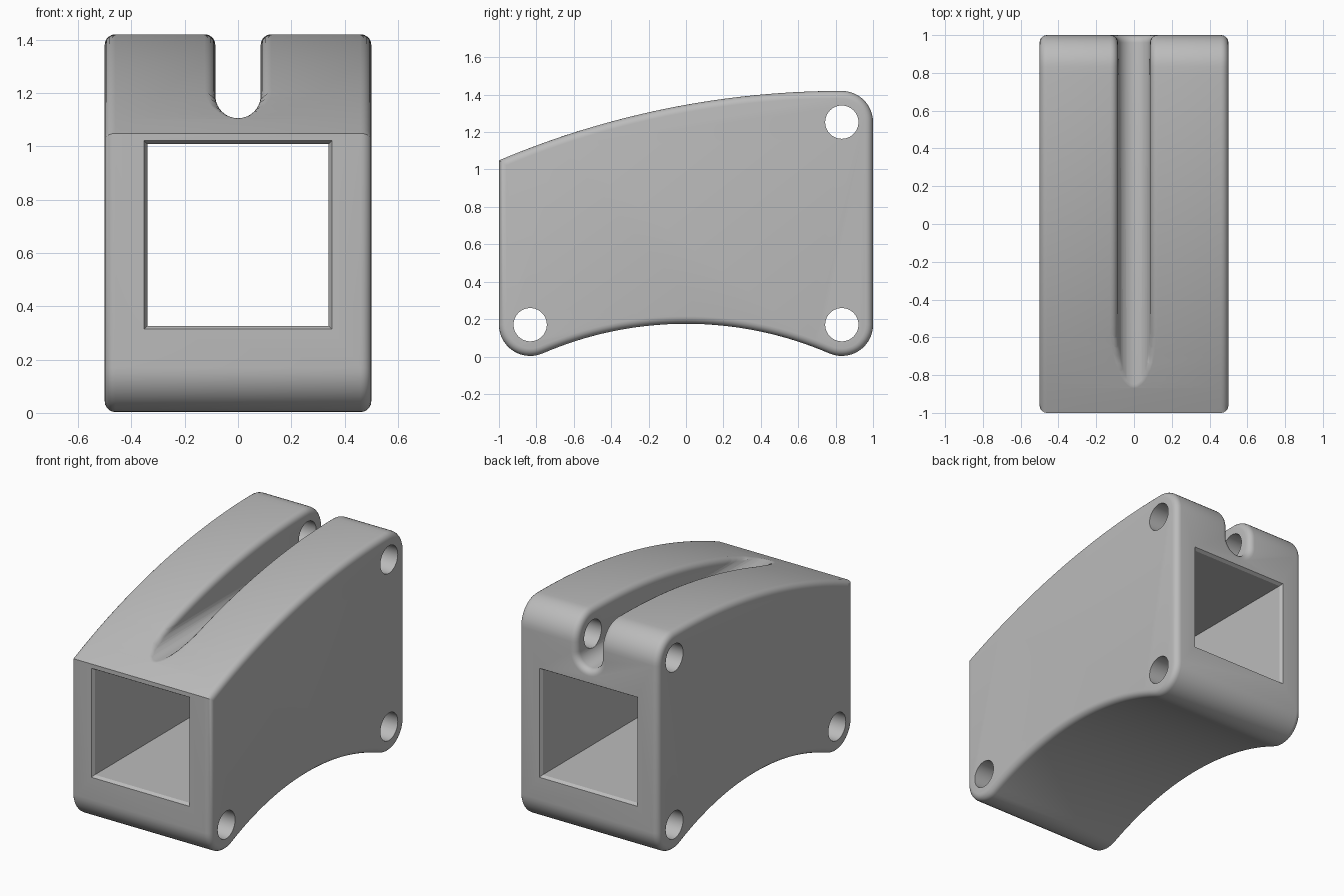
import bpy, bmesh, math
from math import sin, cos, pi, radians

cube = bpy.data.objects.get("Cube")
if cube:
    bpy.data.objects.remove(cube, do_unlink=True)

HALF_W = 0.5       # half width of the block
PIVOT = 0.833      # distance of pin holes from the middle
CORNER = 0.167     # radius of the rounded corners
LOW, HIGH = 0.17, 1.253
FILLET = 0.04

grey = bpy.data.materials.new("grey_plastic")
grey.use_nodes = True
colour = (0.5, 0.5, 0.5, 1)
grey.diffuse_color = colour
grey.node_tree.nodes["Principled BSDF"].inputs["Base Color"].default_value = colour


def arc(cy, cz, r, start, end, n):
    """Points on a circle, angles in degrees."""
    angles = [radians(start + (end - start) * i / n) for i in range(n + 1)]
    return [(cy + r * cos(a), cz + r * sin(a)) for a in angles]


def prism(name, outline, place, lo, hi):
    """Extrude a closed outline between two stations; place maps (a, b, t) to xyz."""
    bm = bmesh.new()
    rings = [[bm.verts.new(place(a, b, t)) for a, b in outline] for t in (lo, hi)]
    bm.faces.new(rings[0])
    bm.faces.new(rings[1])
    n = len(outline)
    for i in range(n):
        j = (i + 1) % n
        bm.faces.new((rings[0][i], rings[0][j], rings[1][j], rings[1][i]))
    bmesh.ops.recalc_face_normals(bm, faces=bm.faces)
    mesh = bpy.data.meshes.new(name)
    bm.to_mesh(mesh)
    bm.free()
    mesh.materials.append(grey)
    obj = bpy.data.objects.new(name, mesh)
    bpy.context.collection.objects.link(obj)
    return obj


def across(a, b, t):
    return (t, a, b)


def along(a, b, t):
    return (a, t, b)


def apply(obj, mod):
    bpy.context.view_layer.objects.active = obj
    bpy.ops.object.modifier_apply(modifier=mod.name)


def cut(obj, cutter):
    mod = obj.modifiers.new("cut", 'BOOLEAN')
    mod.operation = 'DIFFERENCE'
    mod.solver = 'EXACT'
    mod.object = cutter
    apply(obj, mod)
    bpy.data.objects.remove(cutter, do_unlink=True)


def fillet(obj, radius, rule, segments=5):
    """Round the sharp edges picked by a rule, with a constant radius."""
    bm = bmesh.new()
    bm.from_mesh(obj.data)
    weight = bm.edges.layers.float.new("bevel_weight_edge")
    for e in bm.edges:
        if len(e.link_faces) == 2 and rule(e):
            e[weight] = min(1, math.tan(e.calc_face_angle(0) / 2))
    bm.to_mesh(obj.data)
    bm.free()
    mod = obj.modifiers.new("fillet", 'BEVEL')
    mod.limit_method = 'WEIGHT'
    mod.width = radius
    mod.segments = segments
    mod.use_clamp_overlap = False
    apply(obj, mod)
    attr = obj.data.attributes.get("bevel_weight_edge")
    if attr:
        obj.data.attributes.remove(attr)


# Side outline: arched top, rounded corners, hollowed underside
top_r = 4.71
sweep = math.degrees(math.asin((1 + PIVOT) / top_r))
under_h = 1.76
under_r = under_h + 0.175
lean = math.degrees(math.atan2(PIVOT, under_h + LOW))
outline = arc(PIVOT, HIGH + CORNER - top_r, top_r, 90 + sweep, 90, 40)
outline += arc(PIVOT, HIGH, CORNER, 90, 0, 12)[1:]
outline += arc(PIVOT, LOW, CORNER, 0, lean - 90 - 2 * lean, 14)
outline += arc(0, -under_h, under_r, 90 - lean, 90 + lean, 32)[1:-1]
outline += arc(-PIVOT, LOW, CORNER, lean - 90, -180, 14)
body = prism("bracket_body", outline, across, -HALF_W, HALF_W)

# Rounded rims around both sides
fillet(body, FILLET, lambda e: abs(e.verts[0].co.x) > 0.49
       and abs(e.verts[0].co.x - e.verts[1].co.x) < 0.01)

# Round-bottomed slot along the top
slot_r, slot_z = 0.085, 1.19
slot = arc(0, slot_z, slot_r, 180, 360, 20) + [(slot_r, 1.7), (-slot_r, 1.7)]
cut(body, prism("slot_cutter", slot, along, -1.5, 1.5))


def in_slot(p):
    if p.z < slot_z:
        return abs(math.hypot(p.x, p.z - slot_z) - slot_r) < 0.003
    return abs(abs(p.x) - slot_r) < 0.003


def slot_rim(e):
    if not all(in_slot(v.co) for v in e.verts):
        return False
    walls = 0
    for f in e.link_faces:
        walls += all(in_slot(v.co) for v in f.verts) and abs(f.normal.y) < 0.01
    return walls == 1


fillet(body, FILLET, slot_rim)

# Pin holes through the width
for y, z in ((-PIVOT, LOW), (PIVOT, LOW), (PIVOT, HIGH)):
    hole = arc(y, z, 0.089, 0, 360, 40)[:-1]
    cut(body, prism("pin_hole_cutter", hole, across, -1, 1))


# Square tunnel from front to back, with chamfered mouths
def rectangle(grow):
    x, lo, hi = 0.34 + grow, 0.326 - grow, 1.009 + grow
    return [(-x, lo), (x, lo), (x, hi), (-x, hi)]


cut(body, prism("tunnel_cutter", rectangle(0), along, -1.5, 1.5))
for side in (-1, 1):
    def flare(a, b, t, side=side):
        k = 1 + 0.035 * t
        return (a * k, side * (0.98 + 0.02 * t), 0.6675 + (b - 0.6675) * k)
    cut(body, prism("mouth_cutter", rectangle(0), flare, 0, 2))

# Smooth shading with crisp edges kept
bpy.ops.object.select_all(action='DESELECT')
body.select_set(True)
bpy.context.view_layer.objects.active = body
bpy.ops.object.shade_smooth_by_angle(angle=radians(30))
